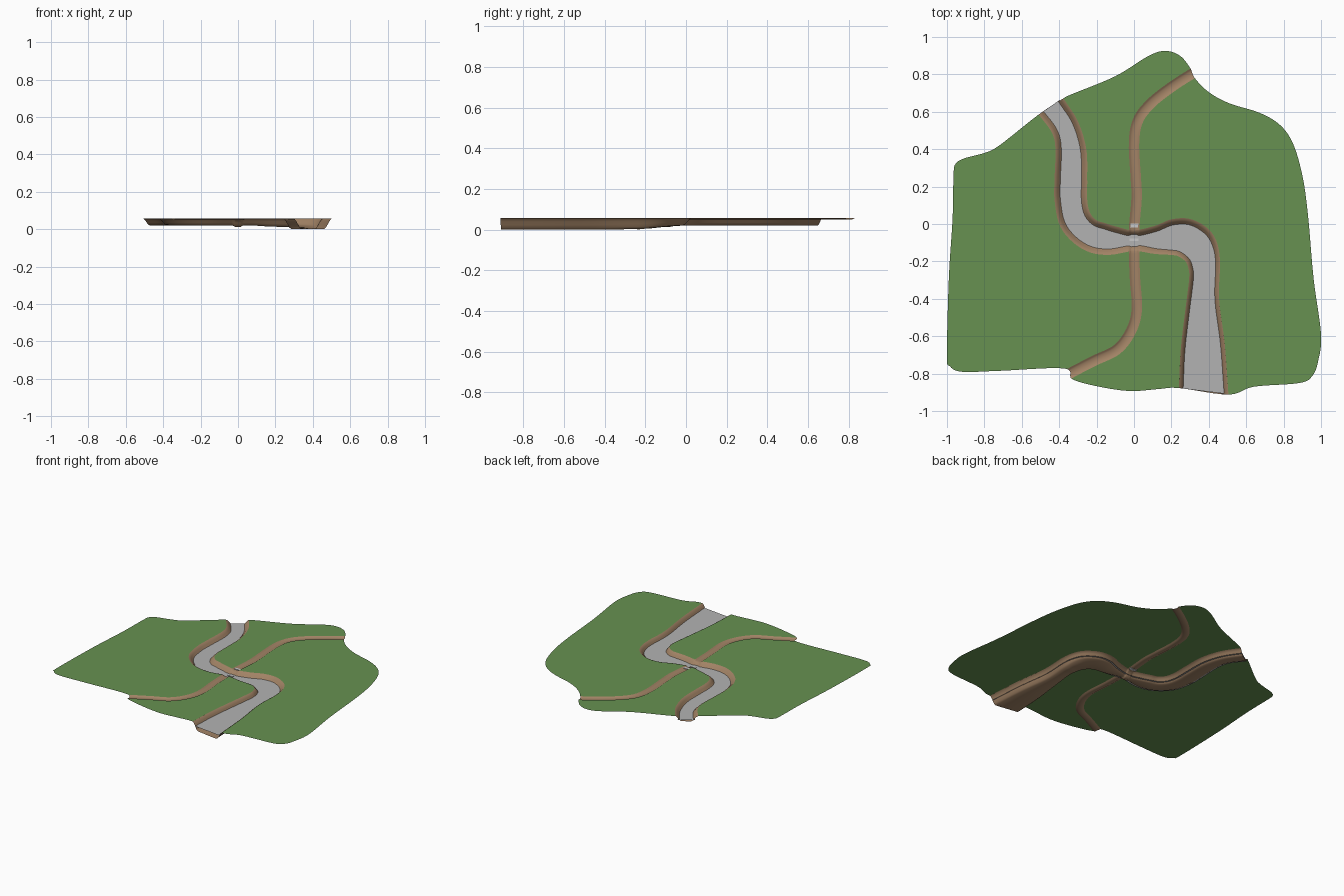
import bpy, bmesh, math
from mathutils import Vector
from mathutils.geometry import delaunay_2d_cdt

if "Cube" in bpy.data.objects:
    bpy.data.objects.remove(bpy.data.objects["Cube"])

TOP, WATER_Z = 0.058, 0.03
PATH_HALF, PATH_DEPTH = 0.028, 0.008


def material(name, rgb):
    m = bpy.data.materials.new(name)
    m.diffuse_color = (*rgb, 1)
    m.use_nodes = True
    m.node_tree.nodes["Principled BSDF"].inputs["Base Color"].default_value = m.diffuse_color
    return m


grass = material("grass green", (0.135, 0.285, 0.082))
earth = material("earth brown", (0.36, 0.225, 0.13))
water = material("water grey", (0.45, 0.45, 0.45))
stone = material("stone light grey", (0.58, 0.58, 0.58))


def spline(pts, n, closed=False):
    """Catmull-Rom through points of any dimension."""
    p = [Vector(q) for q in pts]
    if closed:
        p = [p[-1]] + p + p[:2]
    else:
        p = [2 * p[0] - p[1]] + p + [2 * p[-1] - p[-2]]
    out = []
    for a, b, c, d in zip(p, p[1:], p[2:], p[3:]):
        for i in range(n):
            t = i / n
            out.append(0.5 * (2 * b + (c - a) * t + (2 * a - 5 * b + 4 * c - d) * t * t
                              + (3 * b - a - 3 * c + d) * t ** 3))
    if not closed:
        out.append(p[-2])
    return out


def step(a, b, x):
    t = min(1, max(0, (x - a) / (b - a)))
    return t * t * (3 - 2 * t)


def inside(p, poly):
    hit = False
    x, y = p[0], p[1]
    for (ax, ay), (bx, by) in zip(poly, poly[1:] + poly[:1]):
        if (ay > y) != (by > y) and x < (bx - ax) * (y - ay) / (by - ay) + ax:
            hit = not hit
    return hit


def distance(p, line):
    best = 9
    x, y = p[0], p[1]
    for (ax, ay), (bx, by) in zip(line, line[1:]):
        dx, dy = bx - ax, by - ay
        t = ((x - ax) * dx + (y - ay) * dy) / (dx * dx + dy * dy + 1e-12)
        t = min(1, max(0, t))
        best = min(best, math.hypot(ax + t * dx - x, ay + t * dy - y))
    return best


# Outline of the land, anticlockwise from the top
outline = spline([
    (.17, .925), (.08, .90), (-.10, .79), (-.33, .695), (-.38, .67), (-.51, .585), (-.72, .42),
    (-.80, .38), (-.91, .35), (-.955, .32), (-.965, .26), (-.97, .03), (-.99, -.29), (-1, -.70),
    (-.985, -.76), (-.92, -.79), (-.72, -.785), (-.375, -.772), (-.33, -.83), (-.185, -.87),
    (-.02, -.893), (.135, -.882), (.24, -.877), (.505, -.912), (.64, -.87), (.885, -.85),
    (.955, -.81), (.985, -.73), (1, -.59), (.96, -.29), (.93, .05), (.90, .26), (.85, .43),
    (.78, .53), (.67, .595), (.51, .645), (.40, .705), (.325, .78), (.30, .835), (.245, .90)],
    6, True)

# River: west bank and east bank in pairs
banks = spline([
    (-.51, .585, -.38, .675), (-.44, .49, -.30, .55), (-.42, .40, -.255, .40),
    (-.425, .24, -.25, .24), (-.425, .13, -.25, .13), (-.40, 0, -.235, .06),
    (-.335, -.09, -.20, .02), (-.24, -.15, -.155, .005), (-.13, -.165, -.09, -.015),
    (0, -.145, 0, -.033), (.11, -.16, .11, -.01), (.19, -.165, .20, .025),
    (.235, -.172, .30, .027), (.275, -.20, .39, -.02), (.29, -.235, .44, -.09),
    (.295, -.29, .46, -.20), (.275, -.455, .455, -.40), (.25, -.67, .485, -.64),
    (.24, -.877, .505, -.91)], 7)
long_banks = [banks[0] + 3 * (banks[0] - banks[1])] + banks + [banks[-1] + 3 * (banks[-1] - banks[-2])]


def bank_line(src, d, side):
    """Line running at distance d inside one bank."""
    out = []
    for q in src:
        w, e = Vector(q[:2]), Vector(q[2:])
        a, b = (w, e) if side == 0 else (e, w)
        out.append(a + (b - a).normalized() * d)
    return out


west, east = bank_line(long_banks, 0, 0), bank_line(long_banks, 0, 1)
river = west + east[::-1]

# Footpath centre line
path = spline([
    (.42, .865), (.305, .80), (.19, .725), (.085, .64), (.02, .55), (0, .43), (.01, .24),
    (.014, .14), (0, -.03), (0, -.14), (.005, -.29), (.015, -.455), (-.015, -.57),
    (-.09, -.67), (-.21, -.73), (-.345, -.80), (-.45, -.865)], 7)


def path_line(d):
    out = []
    for i, p in enumerate(path):
        t = (path[min(i + 1, len(path) - 1)] - path[max(i - 1, 0)]).normalized()
        out.append(p + Vector((-t.y, t.x)) * d)
    return out


def height(p):
    z = TOP
    if inside(p, river):
        d = min(distance(p, west), distance(p, east))
        deep = 0.038 + 0.02 * step(.05, .2, p[0]) * step(.03, .25, -p[1])
        z -= deep * step(0, .047, d)
    return z - PATH_DEPTH * (1 - step(.014, PATH_HALF, distance(p, path)))


# Land: one triangulated sheet that follows the outline, banks and path edges
verts, edges = [], []


def add_line(line, closed=False):
    s = len(verts)
    verts.extend(Vector(p[:2]) for p in line)
    edges.extend((s + i, s + i + 1) for i in range(len(line) - 1))
    if closed:
        edges.append((s + len(line) - 1, s))


add_line(outline, True)
for side in (0, 1):
    for d in (0, .009, .018, .027, .036, .047):
        add_line(bank_line(long_banks, d, side))
for d in (-PATH_HALF, -.021, -.014, .014, .021, PATH_HALF):
    add_line(path_line(d))

cv, _, cf, *_ = delaunay_2d_cdt(verts, edges, [], 0, 1e-5)
keep = []
for f in cf:
    c = sum((cv[i] for i in f), Vector((0, 0))) / len(f)
    if inside(c, outline):
        keep.append((list(f), inside(c, river) or distance(c, path) < PATH_HALF))
used = sorted({i for f, _ in keep for i in f})
index = {v: i for i, v in enumerate(used)}
mesh = bpy.data.meshes.new("land")
mesh.from_pydata([(cv[i].x, cv[i].y, height(cv[i])) for i in used], [],
                 [[index[i] for i in f] for f, _ in keep])
mesh.materials.append(grass)
mesh.materials.append(earth)
for poly, (_, bare) in zip(mesh.polygons, keep):
    poly.material_index = int(bare)
    poly.use_smooth = bare
land = bpy.data.objects.new("land", mesh)
bpy.context.collection.objects.link(land)

# Water: flat ribbon whose edges sink into the banks
a, b = bank_line(banks, .02, 0), bank_line(banks, .02, 1)
n = len(a)
mesh = bpy.data.meshes.new("water")
mesh.from_pydata([(p.x, p.y, WATER_Z) for p in a + b], [],
                 [(i, i + 1, n + i + 1, n + i) for i in range(n - 1)])
mesh.materials.append(water)
bpy.context.collection.objects.link(bpy.data.objects.new("water", mesh))

# Stepping stones where the path meets the river
for name, y, z, size in (("bank_stone", -.008, .05, (.05, .02, .008)),
                         ("river_stone", -.085, .03, (.046, .014, .008))):
    bpy.ops.mesh.primitive_cube_add(size=1, location=(0, y, z))
    o = bpy.context.object
    o.name = name
    o.scale = size
    o.data.materials.append(stone)
